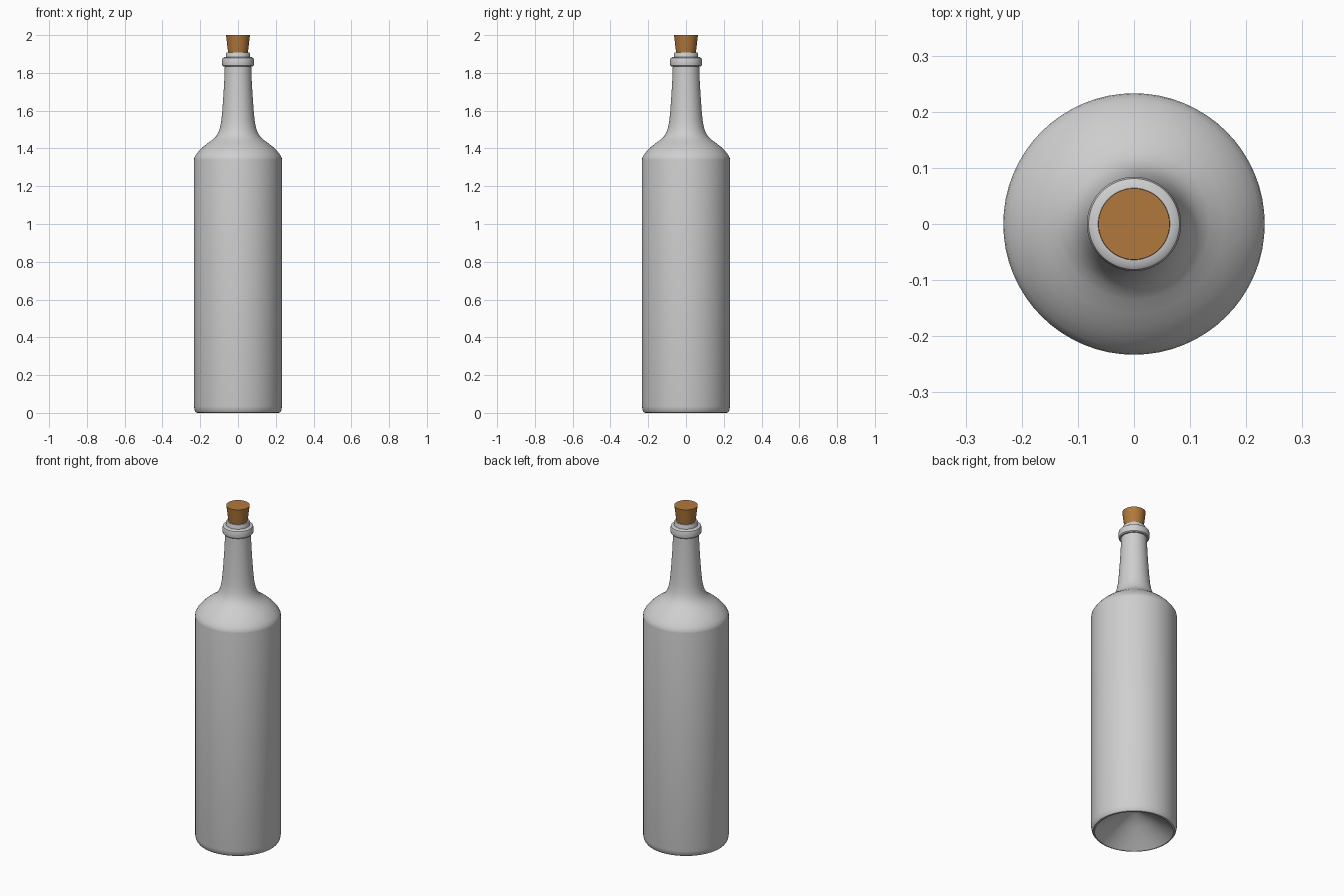
import bpy, bmesh, math
from mathutils import Matrix, Vector

cube = bpy.data.objects.get("Cube")
if cube:
    bpy.data.objects.remove(cube, do_unlink=True)


def make_material(name, rgb):
    mat = bpy.data.materials.new(name)
    mat.use_nodes = True
    mat.diffuse_color = (*rgb, 1)
    bsdf = next(n for n in mat.node_tree.nodes if n.type == 'BSDF_PRINCIPLED')
    bsdf.inputs["Base Color"].default_value = (*rgb, 1)
    return mat


def lathe(name, profile, mat, steps=64, angle=35):
    """Spin a (radius, height) profile around the z axis."""
    bm = bmesh.new()
    verts = [bm.verts.new((r, 0, z)) for r, z in profile]
    edges = [bm.edges.new(pair) for pair in zip(verts, verts[1:])]
    bmesh.ops.spin(bm, geom=verts + edges, cent=(0, 0, 0), axis=(0, 0, 1),
                   angle=math.tau, steps=steps)
    bmesh.ops.remove_doubles(bm, verts=bm.verts, dist=0.0002)
    bmesh.ops.recalc_face_normals(bm, faces=bm.faces)
    mesh = bpy.data.meshes.new(name)
    bm.to_mesh(mesh)
    bm.free()
    mesh.materials.append(mat)
    obj = bpy.data.objects.new(name, mesh)
    bpy.context.collection.objects.link(obj)
    bpy.ops.object.select_all(action='DESELECT')
    obj.select_set(True)
    bpy.context.view_layer.objects.active = obj
    bpy.ops.object.shade_smooth_by_angle(angle=math.radians(angle))
    return obj


glass = make_material("pale grey glass", (0.62, 0.62, 0.62))
cork_brown = make_material("cork brown", (0.45, 0.19, 0.045))

# Bottle: hollow punt, base edge, body, shoulder, neck, lip ring, mouth
punt = [(0, 0.13), (0.03, 0.125), (0.10, 0.085), (0.17, 0.035), (0.205, 0.007)]
body = [(0.214, 0), (0.222, 0.002), (0.229, 0.012), (0.233, 0.035), (0.233, 1.34)]
shoulder = [(0.231, 1.352), (0.222, 1.368), (0.205, 1.389), (0.184, 1.409),
            (0.16, 1.428), (0.135, 1.446), (0.117, 1.463), (0.104, 1.484)]
neck = [(0.095, 1.51), (0.088, 1.548), (0.083, 1.6), (0.078, 1.67),
        (0.073, 1.75), (0.07, 1.834)]
lip = [(0.078, 1.834), (0.083, 1.839), (0.084, 1.848), (0.084, 1.868),
       (0.081, 1.878), (0.074, 1.883), (0.064, 1.884)]
mouth = [(0.062, 1.904), (0.06, 1.908), (0.051, 1.908), (0.048, 1.86)]
lathe("bottle", punt + body + shoulder + neck + lip + mouth, glass)

# Tapered stopper
lathe("cork", [(0, 1.86), (0.046, 1.86), (0.0525, 1.91), (0.0635, 2.0), (0, 2.0)],
      cork_brown)
